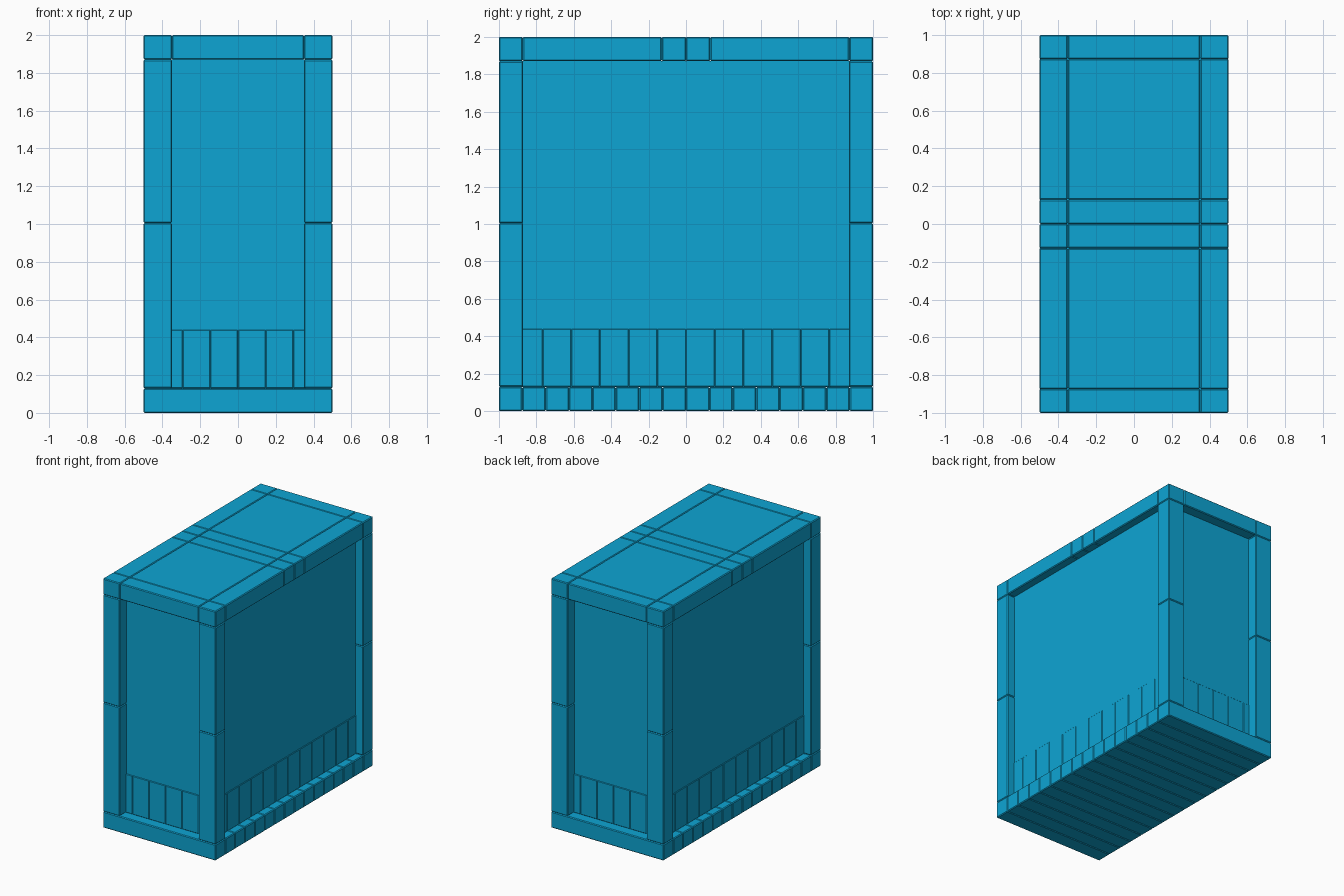
import bpy

if "Cube" in bpy.data.objects:
    bpy.data.objects.remove(bpy.data.objects["Cube"])

mat = bpy.data.materials.new("blue")
mat.diffuse_color = (0.004, 0.376, 0.658, 1)
mat.use_nodes = True
mat.node_tree.nodes["Principled BSDF"].inputs["Base Color"].default_value = mat.diffuse_color


def block(name, x, y, z, bevel=0.006):
    """Chamfered box from (min, max) ranges."""
    bpy.ops.mesh.primitive_cube_add(size=1, location=[sum(r) / 2 for r in (x, y, z)])
    ob = bpy.context.object
    ob.name = name
    ob.scale = [r[1] - r[0] for r in (x, y, z)]
    bpy.ops.object.transform_apply(location=False, rotation=False, scale=True)
    ob.data.materials.append(mat)
    if bevel:
        m = ob.modifiers.new("chamfer", 'BEVEL')
        m.width = bevel
        m.segments = 1
    return ob


BASE, TOP = 0.13, 1.87
PX, PY = 0.35, 0.87          # inner faces of the corner posts
WX, WY = 0.44, 0.92          # outer faces of the skirting tiles

# Floor planks running across the width
for i in range(16):
    y = -1 + i * 0.125
    block("floor_plank", (-0.5, 0.5), (y, y + 0.125), (0, BASE))

# Recessed wall core
block("wall_core", (-WX + 0.005, WX - 0.005), (-WY + 0.005, WY - 0.005), (BASE, TOP), 0)

# Skirting tiles around the foot of the wall
for s in (-1, 1):
    for i in range(6):
        x = -WX + i * WX / 3
        block("end_skirting_tile", (x, x + WX / 3), sorted((s * WY, s * (WY - 0.06))),
              (BASE, 0.44), 0.004)
    for i in range(12):
        y = -WY + i * WY / 6
        block("side_skirting_tile", sorted((s * WX, s * (WX - 0.06))), (y, y + WY / 6),
              (BASE, 0.44), 0.004)

# Corner posts, each in two stacked lengths
for sx in (-1, 1):
    for sy in (-1, 1):
        for name, z in (("lower_post", (BASE, 1.005)), ("upper_post", (1.005, TOP))):
            block(name, sorted((sx * PX, sx * 0.5)), sorted((sy * PY, sy)), z)

# Top frame: corner blocks, beams and roof panels on one grid
xs = [-0.5, -PX, PX, 0.5]
ys = [-1, -0.873, -0.129, 0, 0.129, 0.873, 1]
for i in range(3):
    for j in range(6):
        edge_x, edge_y = i != 1, j in (0, 5)
        name = ("top_corner" if edge_x and edge_y else "side_beam" if edge_x
                else "end_beam" if edge_y else "roof_panel")
        block(name, xs[i:i + 2], ys[j:j + 2], (TOP, 2))
